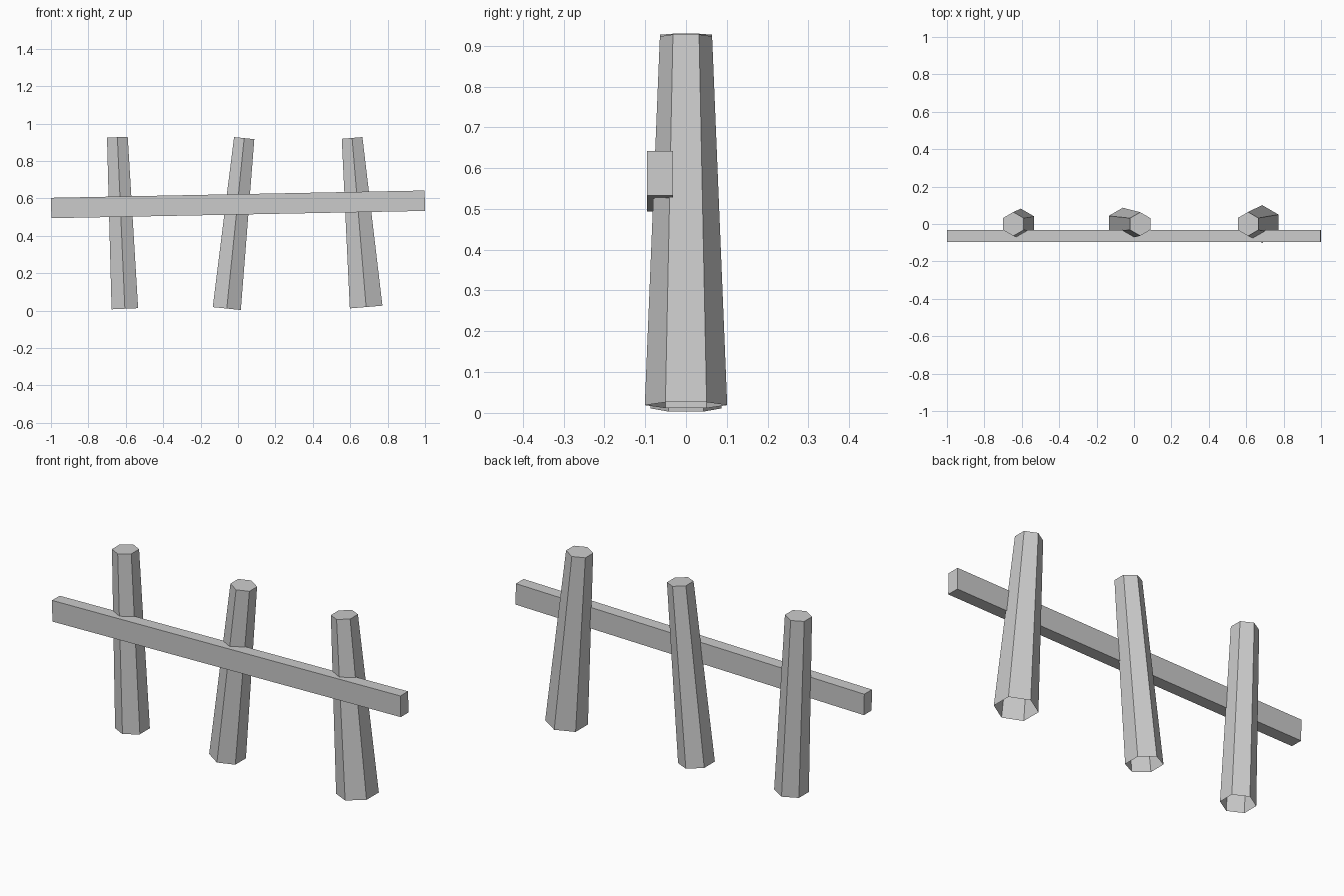
import bpy, bmesh
from math import atan2, cos, hypot
from mathutils import Matrix, Vector

if "Cube" in bpy.data.objects:
    bpy.data.objects.remove(bpy.data.objects["Cube"])


def add_object(name, bm):
    mesh = bpy.data.meshes.new(name)
    bm.to_mesh(mesh)
    bm.free()
    obj = bpy.data.objects.new(name, mesh)
    bpy.context.collection.objects.link(obj)
    return obj


def post(name, base, top, r_base, r_top):
    """Leaning six-sided tapered post, open underneath; base/top are (x, z)."""
    dx, dz = top[0] - base[0], top[1] - base[1]
    length = hypot(dx, dz)
    bm = bmesh.new()
    bmesh.ops.create_cone(bm, cap_ends=True, segments=6,
                          radius1=r_base, radius2=r_top, depth=length)
    bottom = [f for f in bm.faces if f.calc_center_median().z < -0.49 * length]
    bmesh.ops.delete(bm, geom=bottom, context='FACES_ONLY')
    obj = add_object(name, bm)
    obj.location = ((base[0] + top[0]) / 2, 0, (base[1] + top[1]) / 2)
    obj.rotation_euler = (0, atan2(dx, dz), 0)


# Fence posts
post("left_post", (-0.605, 0.010), (-0.645, 0.927), 0.082, 0.064)
post("middle_post", (-0.060, 0.011), (0.033, 0.922), 0.087, 0.063)
post("right_post", (0.685, 0.019), (0.610, 0.923), 0.101, 0.064)

# Cross rail, slightly rising to the right
tilt = atan2(0.039, 2.0)
bm = bmesh.new()
bmesh.ops.create_cube(bm, size=1)
bmesh.ops.scale(bm, vec=Vector((1.998, 0.063, 0.109)), verts=bm.verts)
rail = add_object("cross_rail", bm)
rail.location = (0, -0.0635, 0.568)
rail.rotation_euler = (0, -tilt, 0)
